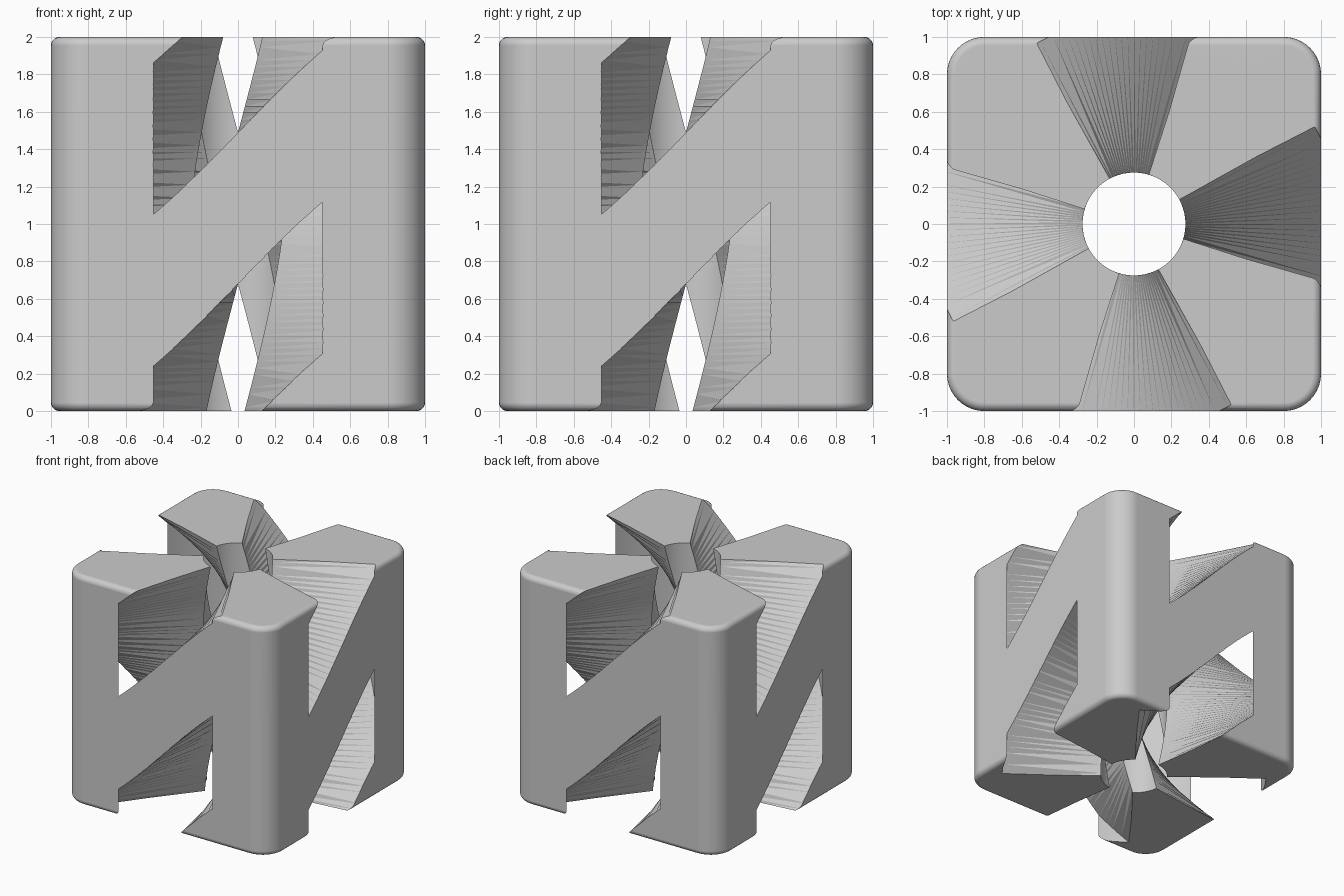
import bpy, bmesh
from math import radians, sin, cos, pi

cube = bpy.data.objects.get("Cube")
if cube:
    bpy.data.objects.remove(cube, do_unlink=True)

TWIST = radians(55.5)      # turn per unit of height
SLOT = radians(45)         # angular width of each channel
HOLE, REACH = 0.275, 1.098 # bore radius and channel reach

grey = bpy.data.materials.new("light_grey")
grey.use_nodes = True
color = (0.6, 0.6, 0.6, 1)
grey.diffuse_color = color
grey.node_tree.nodes["Principled BSDF"].inputs["Base Color"].default_value = color


def add_object(name, bm):
    bmesh.ops.recalc_face_normals(bm, faces=bm.faces)
    mesh = bpy.data.meshes.new(name)
    bm.to_mesh(mesh)
    bm.free()
    mesh.materials.append(grey)
    obj = bpy.data.objects.new(name, mesh)
    bpy.context.collection.objects.link(obj)
    return obj


# Block with wide upright roundings and a narrow rim rounding
bm = bmesh.new()
bmesh.ops.create_cube(bm, size=2)
bmesh.ops.translate(bm, verts=bm.verts, vec=(0, 0, 1))
upright = [e for e in bm.edges if abs(e.verts[0].co.z - e.verts[1].co.z) > 1]
bmesh.ops.bevel(bm, geom=upright, offset=0.2, segments=10, profile=0.5, affect='EDGES')
rim = [e for e in bm.edges if abs(e.verts[0].co.z - e.verts[1].co.z) < 0.01]
bmesh.ops.bevel(bm, geom=rim, offset=0.045, segments=5, profile=0.5, affect='EDGES')
block = add_object("twisted_block", bm)

# Cutter: a bore with four channels that wind up around it
STEPS, LAYERS = 12, 60
profile = []
for k in range(4):
    start = k * pi / 2
    for radius, first in ((REACH, start - SLOT), (HOLE, start)):
        for i in range(STEPS + 1):
            profile.append((radius, first + (pi / 4) * i / STEPS))

bm = bmesh.new()
rings = []
for j in range(LAYERS + 1):
    z = -0.05 + 2.1 * j / LAYERS
    turn = TWIST * (z - 1.49) - pi / 2
    rings.append([bm.verts.new((r * cos(a + turn), r * sin(a + turn), z)) for r, a in profile])
for low, high in zip(rings, rings[1:]):
    for i in range(len(low)):
        n = (i + 1) % len(low)
        bm.faces.new((low[i], low[n], high[n], high[i]))
bm.faces.new(rings[0])
bm.faces.new(rings[-1])
bmesh.ops.triangulate(bm, faces=bm.faces)
cutter = add_object("channel_cutter", bm)
cutter.hide_render = True

# Cut the channels and shade
cut = block.modifiers.new("channels", 'BOOLEAN')
cut.operation = 'DIFFERENCE'
cut.solver = 'EXACT'
cut.object = cutter
bpy.ops.object.select_all(action='DESELECT')
block.select_set(True)
bpy.context.view_layer.objects.active = block
bpy.ops.object.modifier_apply(modifier=cut.name)
bpy.data.objects.remove(cutter, do_unlink=True)
bpy.ops.object.shade_smooth_by_angle(angle=radians(30))
weighted = block.modifiers.new("even_shading", 'WEIGHTED_NORMAL')
weighted.keep_sharp = True
